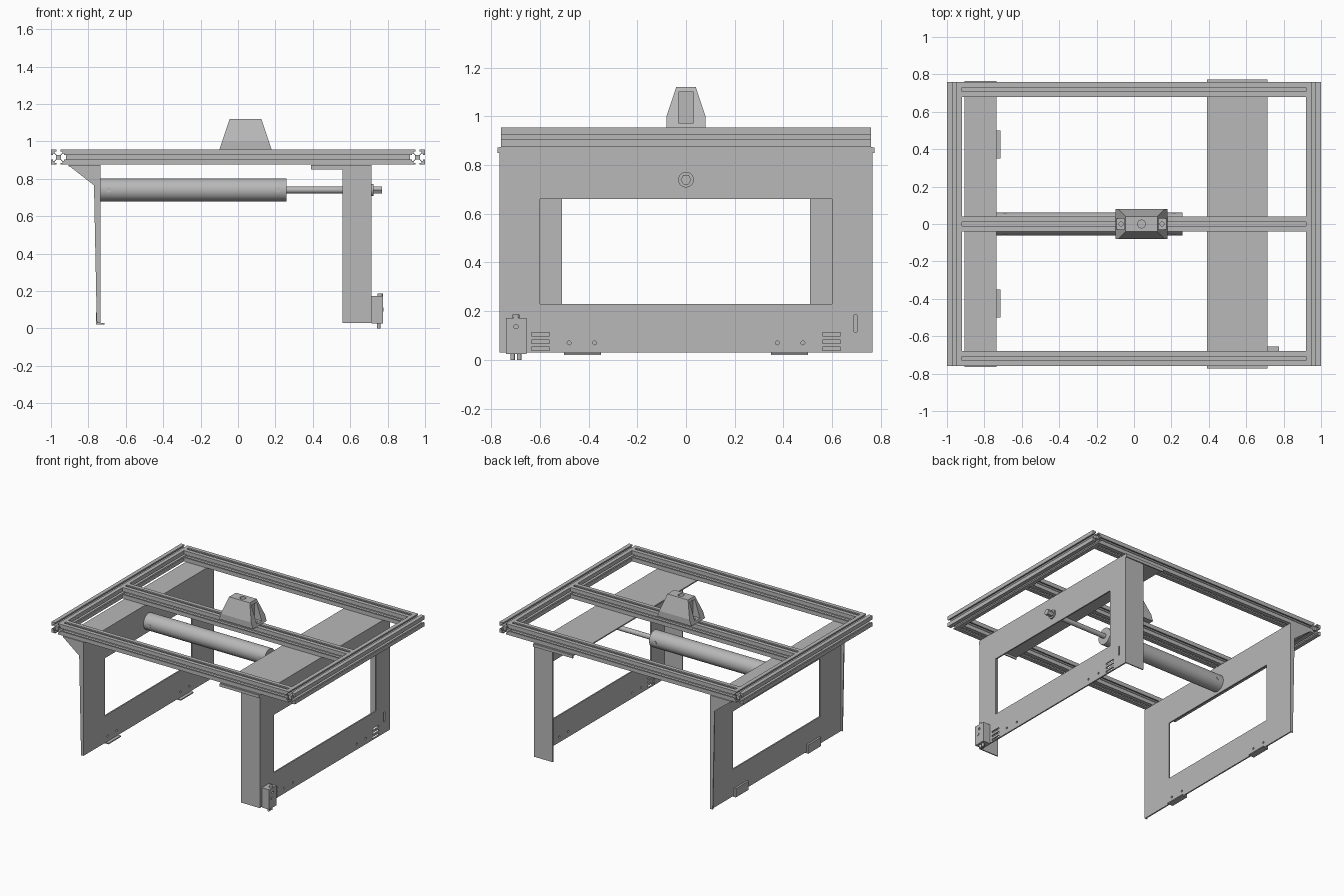
import bpy
import bmesh
from math import pi
from mathutils import Matrix, Vector

old = bpy.data.objects.get("Cube")
if old:
    bpy.data.objects.remove(old, do_unlink=True)

grey = bpy.data.materials.new("metal_grey")
grey.use_nodes = True
GREY = (0.48, 0.48, 0.48, 1)
grey.diffuse_color = GREY
grey.node_tree.nodes["Principled BSDF"].inputs["Base Color"].default_value = GREY

AXES = {"X": Matrix.Rotation(pi / 2, 4, "Y"), "Y": Matrix.Rotation(pi / 2, 4, "X"), "Z": Matrix()}


def finish(name, bm):
    bmesh.ops.recalc_face_normals(bm, faces=bm.faces)
    mesh = bpy.data.meshes.new(name)
    bm.to_mesh(mesh)
    bm.free()
    mesh.materials.append(grey)
    ob = bpy.data.objects.new(name, mesh)
    bpy.context.collection.objects.link(ob)
    return ob


def box(name, x, y, z):
    """Box from three (low, high) ranges."""
    bm = bmesh.new()
    bmesh.ops.create_cube(bm, size=1)
    for v in bm.verts:
        v.co = [(a + b) / 2 + c * (b - a) for (a, b), c in zip((x, y, z), v.co)]
    return finish(name, bm)


def rod(name, centre, radius, length, axis, sides=32):
    bm = bmesh.new()
    bmesh.ops.create_cone(bm, cap_ends=True, segments=sides, radius1=radius, radius2=radius,
                          depth=length, matrix=Matrix.Translation(centre) @ AXES[axis])
    ob = finish(name, bm)
    smooth(ob)
    return ob


def prism(name, points, axis, low, high):
    """Extrude a profile: (x, z) points along Y or (y, z) points along X."""
    bm = bmesh.new()
    place = (lambda a, b: (low, a, b)) if axis == "X" else (lambda a, b: (a, low, b))
    face = bm.faces.new([bm.verts.new(place(a, b)) for a, b in points])
    out = bmesh.ops.extrude_face_region(bm, geom=[face])
    move = Vector((high - low, 0, 0)) if axis == "X" else Vector((0, high - low, 0))
    bmesh.ops.translate(bm, vec=move, verts=[g for g in out["geom"] if isinstance(g, bmesh.types.BMVert)])
    return finish(name, bm)


def activate(ob):
    bpy.ops.object.select_all(action="DESELECT")
    ob.select_set(True)
    bpy.context.view_layer.objects.active = ob


def smooth(ob):
    activate(ob)
    bpy.ops.object.shade_smooth_by_angle()


def cut(ob, cutters):
    """Subtract each cutter, then discard it."""
    for c in cutters:
        mod = ob.modifiers.new("cut", "BOOLEAN")
        mod.operation, mod.solver, mod.object = "DIFFERENCE", "EXACT", c
        activate(ob)
        bpy.ops.object.modifier_apply(modifier=mod.name)
        bpy.data.objects.remove(c, do_unlink=True)


# Slotted frame rails
RAIL_Z, H = 0.915, 0.04


def rail_profile(u, w):
    half = [(0.011, H), (0.011, 0.03), (0.021, 0.03), (0.021, 0.024), (0.011, 0.013)]
    side = [(H, H)] + half + [(-a, b) for a, b in reversed(half)]
    points = []
    for _ in range(4):
        points += side
        side = [(-b, a) for a, b in side]
    return [(u + a, w + b) for a, b in points]


for label, x in (("left", 0.96), ("right", -0.96)):
    prism(label + "_rail", rail_profile(x, RAIL_Z), "Y", -0.76, 0.76)
for label, y in (("front", -0.72), ("middle", 0), ("back", 0.72)):
    prism(label + "_rail", rail_profile(y, RAIL_Z), "X", -0.92, 0.92)

# Left leg panel with window, vents and fixing holes
PX, W = (0.705, 0.715), 0.765
T = 0.008
HOLES = (-0.48, -0.375, 0.375, 0.48)
panel = box("left_panel", PX, (-W, W), (0.03, 0.865))
cutters = [box("window", (0.6, 0.8), (-0.6, 0.6), (0.23, 0.66)),
           box("slit", (0.6, 0.8), (0.69, 0.702), (0.115, 0.185))]
for s in (-1, 1):
    for z in (0.045, 0.075, 0.105):
        cutters.append(box("vent", (0.6, 0.8), sorted((s * 0.56, s * 0.635)), (z - 0.007, z + 0.007)))
cutters += [rod("hole", (0.71, y, 0.07), 0.008, 0.1, "X", 16) for y in HOLES]
cut(panel, cutters)
box("left_top_flange", (0.39, 0.715), (-W, W), (0.865, 0.874))
for label, s in (("front", -1), ("back", 1)):
    y = sorted((s * W, s * (W - T)))
    box(label + "_left_flange", (0.56, 0.713), y, (0.03, 0.85))
    box(label + "_left_lip", (0.39, 0.715), sorted((s * W, s * (W + T))), (0.85, 0.872))

# Right leg panel with window and tapered end flanges
panel = box("right_panel", (-0.745, -0.735), (-W, W), (0.03, 0.87))
cut(panel, [box("window", (-0.8, -0.7), (-0.51, 0.51), (0.23, 0.66))]
    + [rod("hole", (-0.74, y, 0.07), 0.008, 0.1, "X", 16) for y in HOLES])
box("right_top_flange", (-0.905, -0.735), (-W, W), (0.865, 0.874))
gusset = [(-0.905, 0.87), (-0.737, 0.87), (-0.737, 0.03), (-0.755, 0.03), (-0.77, 0.765)]
for label, s in (("front", -1), ("back", 1)):
    prism(label + "_right_flange", gusset, "Y", s * W, s * (W - T))
    # Folded foot clips
    y = sorted((s * 0.35, s * 0.5))
    box(label + "_clip_plate", (-0.76, -0.746), y, (0.02, 0.085))
    box(label + "_clip_foot", (-0.76, -0.715), y, (0.02, 0.028))

# Actuator
AZ = 0.74
rod("cylinder_body", (-0.237, 0, AZ), 0.061, 0.995, "X", 48)
rod("piston_rod", (0.5, 0, AZ), 0.018, 0.5, "X")
rod("rod_washer", (0.72, 0, AZ), 0.032, 0.01, "X")
rod("rod_nut", (0.745, 0, AZ), 0.022, 0.05, "X", 6)
for label, x in (("rear", -0.69), ("fore", 0.215)):
    rod(label + "_port", (x, 0, AZ), 0.014, 0.124, "Y", 20)

# Tapered mounting block with a pocket at each end
bm = bmesh.new()
for hx, hy, z in ((0.14, 0.08, 0.955), (0.125, 0.08, 1.0), (0.085, 0.04, 1.12)):
    for sx in (-1, 1):
        for sy in (-1, 1):
            bm.verts.new((0.04 + sx * hx, sy * hy, z))
bmesh.ops.convex_hull(bm, input=bm.verts)
block = finish("mounting_block", bm)
cutters = [rod("bore", (0.04, 0, 1.12), 0.021, 0.08, "Z")]
for s in (-1, 1):
    x = 0.04 + s * 0.11
    cutters.append(box("pocket", sorted((0.04 + s * 0.075, 0.04 + s * 0.2)), (-0.03, 0.03), (0.972, 1.1)))
    cutters.append(rod("bolt_hole", (x, 0, 0.97), 0.011, 0.04, "Z", 20))
cut(block, cutters)

# Latch box with two pins
latch = box("latch_box", (0.715, 0.775), (-0.74, -0.655), (0.025, 0.172))
cut(latch, [rod("latch_hole", (0.775, -0.698, 0.137), 0.009, 0.03, "X", 16)])
rod("latch_knob", (0.76, -0.698, 0.178), 0.014, 0.016, "Z", 16)
rod("latch_button", (0.775, -0.71, 0.1), 0.011, 0.008, "X", 16)
for label, y in (("front", -0.712), ("back", -0.685)):
    rod(label + "_latch_pin", (0.753, y, 0.0175), 0.009, 0.035, "Z", 16)
